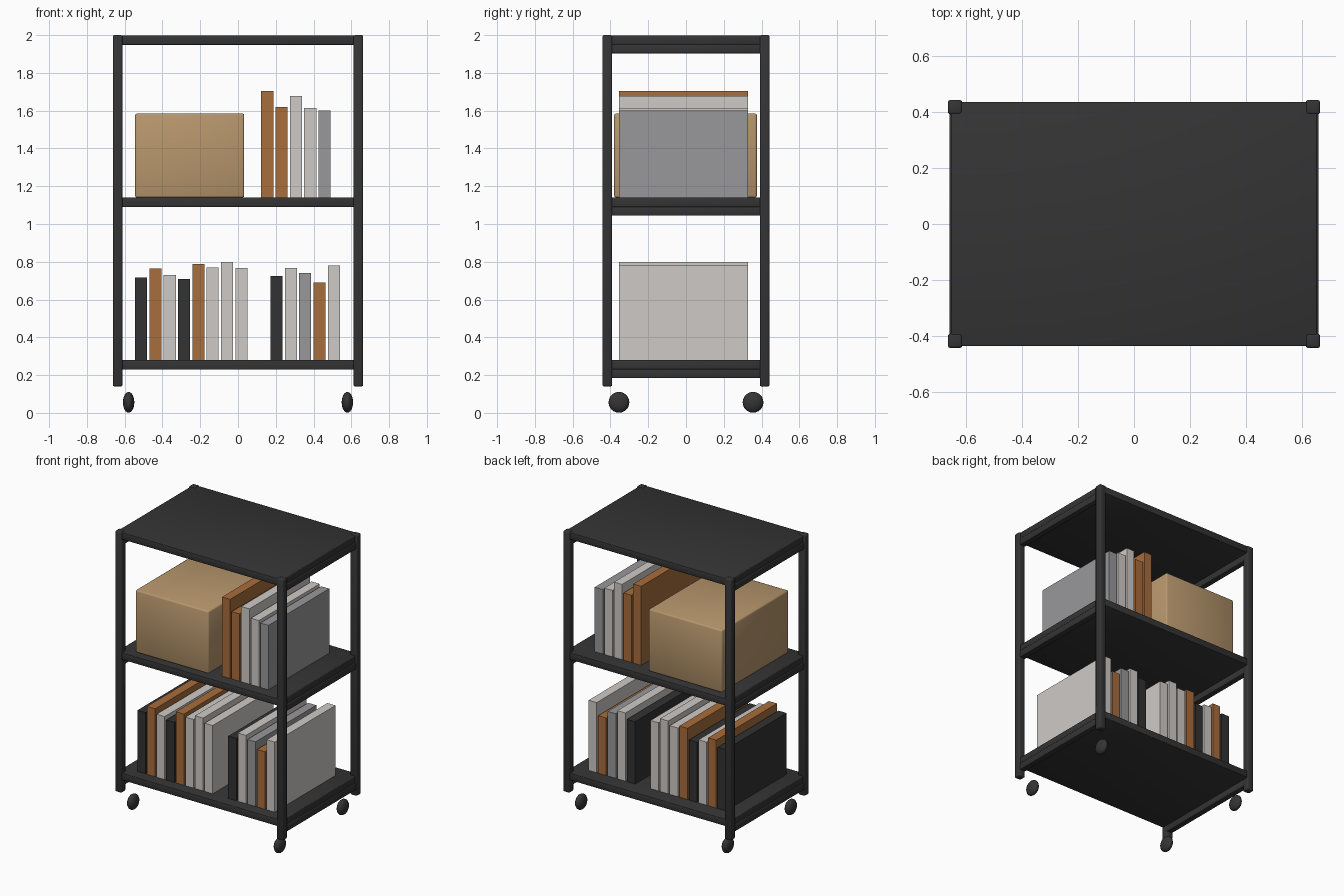
import bpy

if "Cube" in bpy.data.objects:
    bpy.data.objects.remove(bpy.data.objects["Cube"])


def material(name, rgb):
    """Flat material from an 8-bit sRGB colour."""
    lin = [((c / 255 + 0.055) / 1.055) ** 2.4 for c in rgb]
    m = bpy.data.materials.new(name)
    m.diffuse_color = (*lin, 1)
    m.use_nodes = True
    m.node_tree.nodes["Principled BSDF"].inputs["Base Color"].default_value = m.diffuse_color
    return m


METAL = material("dark metal", (52, 52, 52))
BLACK = material("black cover", (50, 50, 51))
BROWN = material("brown cover", (168, 109, 60))
LIGHT = material("light cover", (206, 202, 198))
GREY = material("grey cover", (152, 152, 155))
CARD = material("cardboard", (184, 151, 109))


def box(name, x, y, z, mat, bevel=0.0, segments=2):
    """Box between the given (min, max) ranges, optionally with softened edges."""
    spans = (x, y, z)
    bpy.ops.mesh.primitive_cube_add(size=1, location=[(a + b) / 2 for a, b in spans])
    ob = bpy.context.object
    ob.name = name
    ob.scale = [b - a for a, b in spans]
    bpy.ops.object.transform_apply(location=False, rotation=False, scale=True)
    ob.data.materials.append(mat)
    if bevel:
        mod = ob.modifiers.new("soft edges", "BEVEL")
        mod.width = bevel
        mod.segments = segments
        bpy.ops.object.shade_smooth()
    return ob


# Corner posts and caster wheels
for sx in (-1, 1):
    for sy in (-1, 1):
        px, py = sorted((sx * 0.612, sx * 0.663)), sorted((sy * 0.391, sy * 0.442))
        box("corner_post", px, py, (0.14, 2.0), METAL, 0.008)
        bpy.ops.mesh.primitive_uv_sphere_add(
            segments=20, ring_count=12, radius=0.055,
            location=(sx * 0.579, sy * 0.355, 0.056))
        wheel = bpy.context.object
        wheel.name = "caster_wheel"
        wheel.scale.x = 0.55
        wheel.data.materials.append(METAL)
        bpy.ops.object.shade_smooth()

# Shelves, each carried by a rail at both ends
for top in (0.28, 1.14, 1.998):
    box("shelf", (-0.652, 0.652), (-0.435, 0.435), (top - 0.05, top), METAL, 0.004)
    for s in (-1, 1):
        box("end_rail", sorted((s * 0.613, s * 0.658)), (-0.41, 0.41),
            (top - 0.095, top - 0.048), METAL, 0.004)

# Cardboard storage box
box("storage_box", (-0.545, 0.033), (-0.38, 0.375), (1.14, 1.585), CARD, 0.01)


def book_row(x, z, books):
    """Upright books side by side: (cover material, top height)."""
    for i, (mat, top) in enumerate(books):
        left = x + i * 0.0758
        box("book", (left, left + 0.064), (-0.356, 0.329), (z, top), mat)


# Books on the lower and middle shelves
book_row(-0.545, 0.28, [(BLACK, 0.717), (BROWN, 0.765), (LIGHT, 0.73), (BLACK, 0.709),
                        (BROWN, 0.788), (LIGHT, 0.77), (LIGHT, 0.80), (LIGHT, 0.767)])
book_row(0.172, 0.28, [(BLACK, 0.725), (LIGHT, 0.767), (GREY, 0.741),
                       (BROWN, 0.69), (LIGHT, 0.78)])
book_row(0.123, 1.14, [(BROWN, 1.704), (BROWN, 1.62), (LIGHT, 1.677),
                       (LIGHT, 1.614), (GREY, 1.60)])
